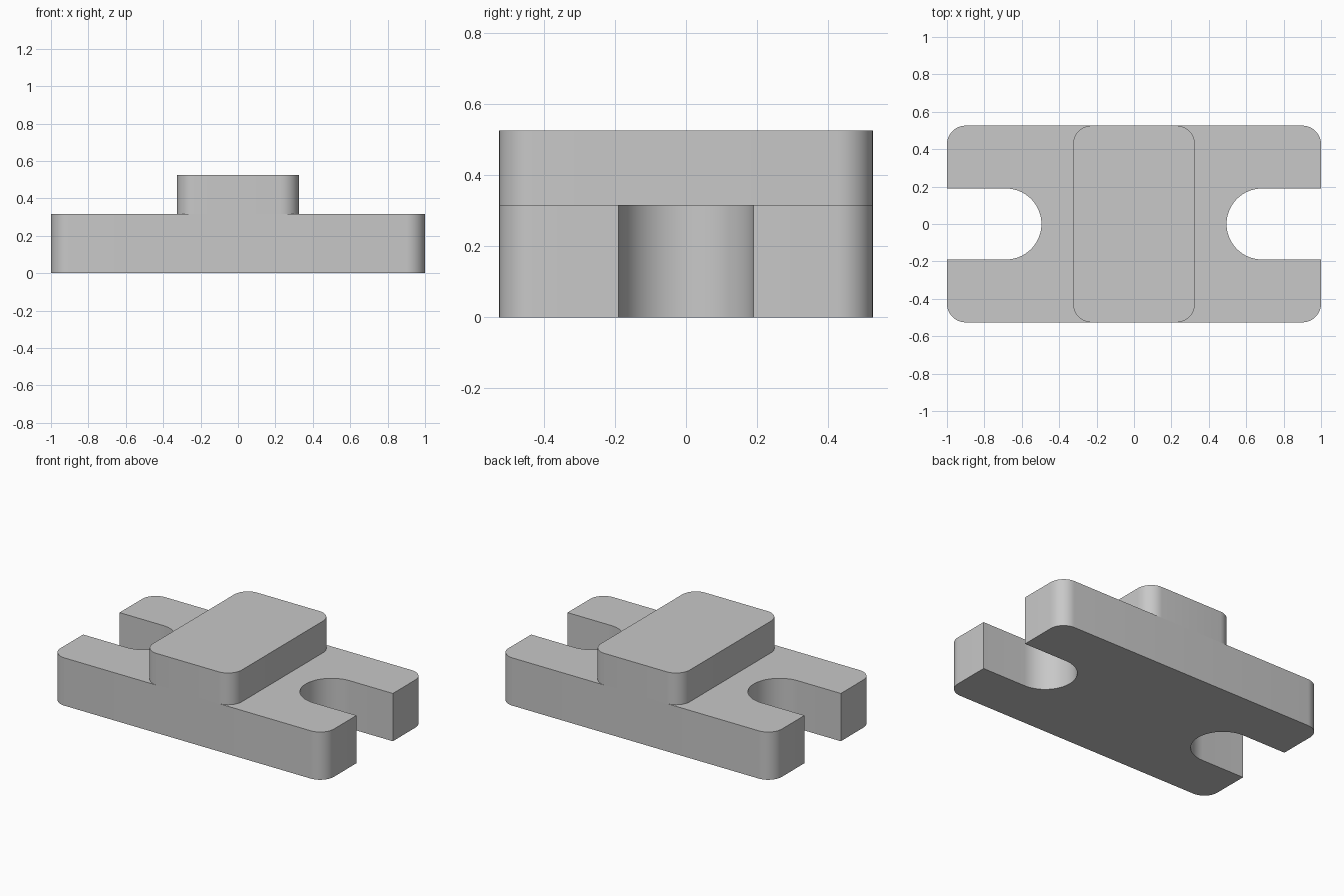
import bpy, bmesh
from math import sin, cos, pi, radians

cube = bpy.data.objects.get("Cube")
if cube:
    bpy.data.objects.remove(cube, do_unlink=True)

BASE_X, DEPTH_Y, BASE_H = 1.0, 0.526, 0.316
BLOCK_X, TOP_Z = 0.326, 0.526
CORNER_R = 0.1
SLOT_R, SLOT_END = 0.19, 0.495

grey = bpy.data.materials.new("light grey")
grey.use_nodes = True
colour = (0.58, 0.58, 0.58, 1)
grey.diffuse_color = colour
grey.node_tree.nodes["Principled BSDF"].inputs["Base Color"].default_value = colour


def arc(cx, cy, r, start, end, steps):
    """Points along an arc, angles in degrees."""
    angles = [radians(start + (end - start) * i / steps) for i in range(steps + 1)]
    return [(cx + r * cos(a), cy + r * sin(a)) for a in angles]


def prism(name, outline, z0, z1, bottom=True):
    """Extrude a counter-clockwise outline from z0 to z1."""
    bm = bmesh.new()
    low = [bm.verts.new((x, y, z0)) for x, y in outline]
    high = [bm.verts.new((x, y, z1)) for x, y in outline]
    bm.faces.new(high)
    if bottom:
        bm.faces.new(low[::-1])
    n = len(outline)
    for i in range(n):
        j = (i + 1) % n
        bm.faces.new((low[i], low[j], high[j], high[i]))
    mesh = bpy.data.meshes.new(name)
    bm.to_mesh(mesh)
    bm.free()
    mesh.materials.append(grey)
    obj = bpy.data.objects.new(name, mesh)
    bpy.context.collection.objects.link(obj)
    bpy.ops.object.select_all(action='DESELECT')
    obj.select_set(True)
    bpy.context.view_layer.objects.active = obj
    bpy.ops.object.shade_smooth_by_angle(angle=radians(30))
    return obj


def right_corners(half_x):
    """Rounded lower and upper corners on the +x side."""
    cx, cy = half_x - CORNER_R, DEPTH_Y - CORNER_R
    return (arc(cx, -cy, CORNER_R, -90, 0, 10),
            arc(cx, cy, CORNER_R, 0, 90, 10))


def both_sides(half):
    """Complete an outline by turning its +x half by 180 degrees."""
    return half + [(-x, -y) for x, y in half]


# Base plate with an open round-ended slot at each end
lower, upper = right_corners(BASE_X)
slot = ([(BASE_X, -SLOT_R)]
        + arc(SLOT_END + SLOT_R, 0, SLOT_R, 270, 90, 32)
        + [(BASE_X, SLOT_R)])
prism("base_plate", both_sides(lower + slot + upper), 0, BASE_H)

# Raised centre block, its hidden underside left open
lower, upper = right_corners(BLOCK_X)
prism("centre_block", both_sides(lower + upper), BASE_H, TOP_Z, bottom=False)
